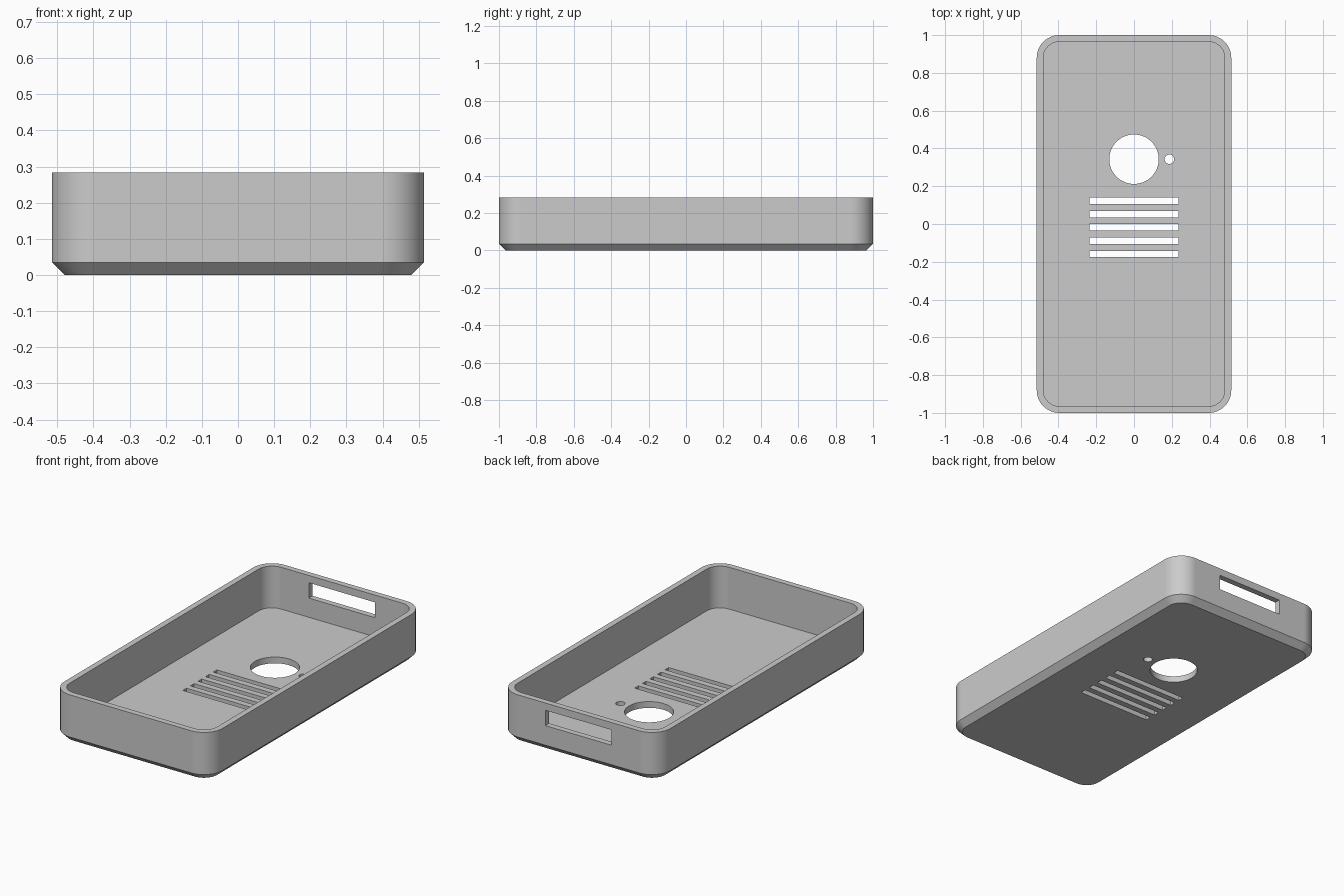
import bpy, bmesh, math
from mathutils import Matrix, Vector

if "Cube" in bpy.data.objects:
    bpy.data.objects.remove(bpy.data.objects["Cube"])

HALF_X, HALF_Y, HEIGHT = 0.515, 1.0, 0.283
WALL, RADIUS, STEPS = 0.035, 0.12, 12

grey = bpy.data.materials.new("plain_grey")
grey.use_nodes = True
grey.diffuse_color = (0.6, 0.6, 0.6, 1)
grey.node_tree.nodes["Principled BSDF"].inputs["Base Color"].default_value = grey.diffuse_color


def make_object(name, bm):
    bmesh.ops.recalc_face_normals(bm, faces=bm.faces)
    mesh = bpy.data.meshes.new(name)
    bm.to_mesh(mesh)
    bm.free()
    obj = bpy.data.objects.new(name, mesh)
    obj.data.materials.append(grey)
    bpy.context.collection.objects.link(obj)
    return obj


def rounded_loop(bm, inset, z):
    """Rounded rectangle of vertices, moved in by inset at height z."""
    verts = []
    r = RADIUS - inset
    for corner, (sx, sy) in enumerate([(1, 1), (-1, 1), (-1, -1), (1, -1)]):
        for i in range(STEPS + 1):
            a = math.pi / 2 * (corner + i / STEPS)
            verts.append(bm.verts.new((sx * (HALF_X - RADIUS) + r * math.cos(a),
                                       sy * (HALF_Y - RADIUS) + r * math.sin(a), z)))
    return verts


def add_box(bm, centre, size):
    bmesh.ops.create_cube(bm, size=1, matrix=Matrix.LocRotScale(Vector(centre), None, Vector(size)))


def add_cylinder(bm, x, y, radius, sides):
    bmesh.ops.create_cone(bm, cap_ends=True, segments=sides, radius1=radius, radius2=radius,
                          depth=0.2, matrix=Matrix.Translation((x, y, 0.02)))


# Tray shell: chamfered base, outer wall, rim, inner wall and floor
bm = bmesh.new()
profile = [(WALL, 0), (0, WALL), (0, HEIGHT), (WALL, HEIGHT), (WALL, WALL + 0.002)]
loops = [rounded_loop(bm, inset, z) for inset, z in profile]
for low, high in zip(loops, loops[1:]):
    for i in range(len(low)):
        j = (i + 1) % len(low)
        bm.faces.new((low[i], low[j], high[j], high[i]))
bm.faces.new(loops[0])
bm.faces.new(loops[-1])
case = make_object("case_shell", bm)

# Cutters: round openings, five slots and the window in the back wall
bm = bmesh.new()
add_cylinder(bm, 0, 0.343, 0.131, 64)
add_cylinder(bm, 0.187, 0.343, 0.025, 32)
for i in range(5):
    add_box(bm, (0, 0.123 - 0.0705 * i, 0.02), (0.472, 0.034, 0.2))
add_box(bm, (0, HALF_Y, 0.195), (0.43, 0.2, 0.09))
cutter = make_object("opening_cutter", bm)
cutter.hide_render = True

cut = case.modifiers.new("openings", "BOOLEAN")
cut.operation = "DIFFERENCE"
cut.solver = "EXACT"
cut.object = cutter

# Apply the cut, drop the cutter and shade the rounded corners
bpy.ops.object.select_all(action="DESELECT")
case.select_set(True)
bpy.context.view_layer.objects.active = case
bpy.ops.object.modifier_apply(modifier=cut.name)
bpy.data.objects.remove(cutter)
bpy.ops.object.shade_smooth_by_angle(angle=math.radians(30))
weighted = case.modifiers.new("flat_walls", "WEIGHTED_NORMAL")
weighted.keep_sharp = True
